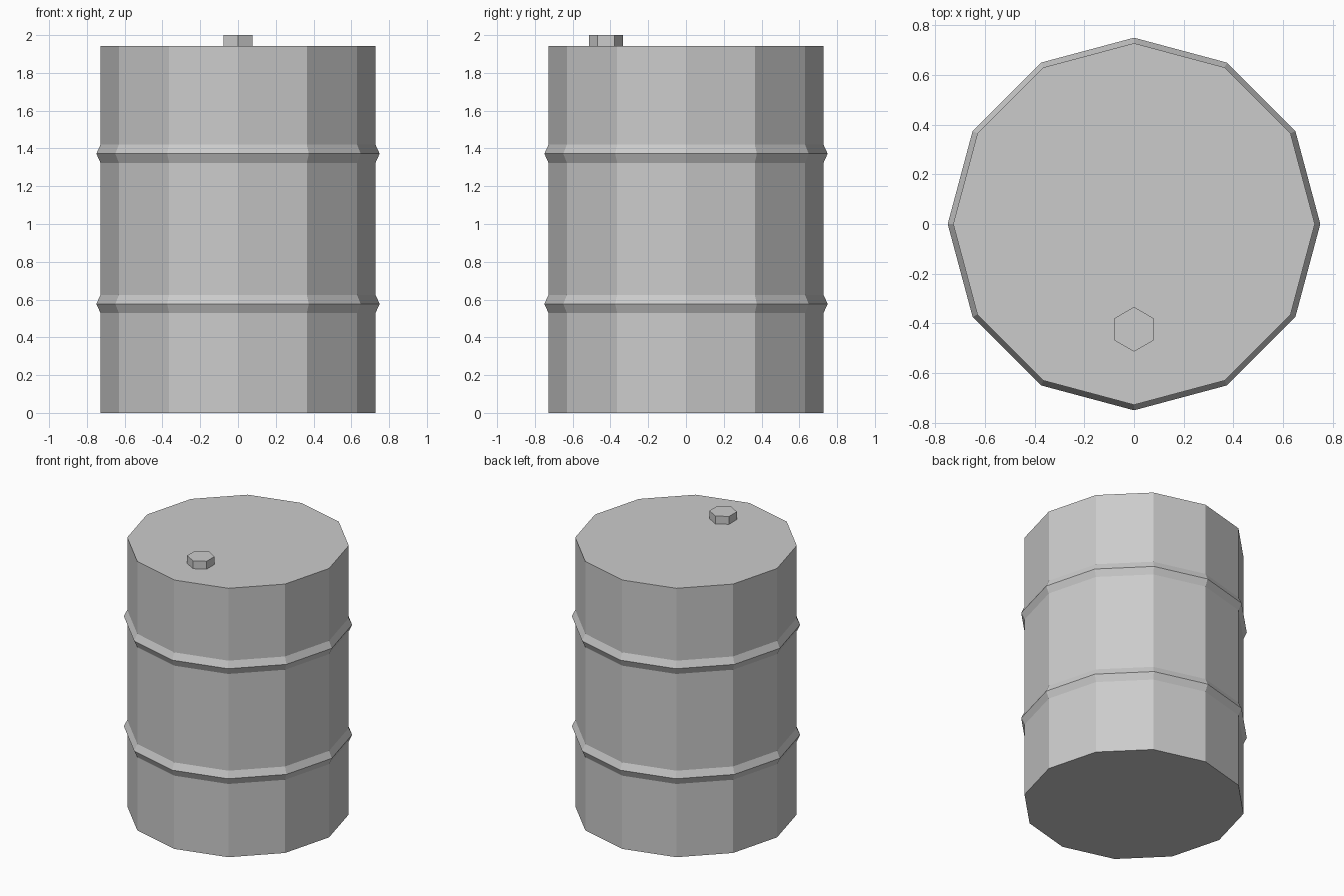
import bpy, bmesh
from math import cos, sin, tau

if "Cube" in bpy.data.objects:
    bpy.data.objects.remove(bpy.data.objects["Cube"])


def lathe(name, profile, sides, centre=(0, 0), turn=0.0):
    """Flat-faced closed solid from (radius, z) rings."""
    bm = bmesh.new()
    rings = []
    for r, z in profile:
        rings.append([bm.verts.new((r * cos(turn + tau * i / sides),
                                    r * sin(turn + tau * i / sides), z))
                      for i in range(sides)])
    for low, high in zip(rings, rings[1:]):
        for i in range(sides):
            j = (i + 1) % sides
            bm.faces.new((low[i], low[j], high[j], high[i]))
    bm.faces.new(rings[0][::-1])
    bm.faces.new(rings[-1])
    mesh = bpy.data.meshes.new(name)
    bm.to_mesh(mesh)
    bm.free()
    obj = bpy.data.objects.new(name, mesh)
    obj.location = (*centre, 0)
    bpy.context.collection.objects.link(obj)
    return obj


# Barrel body with two raised hoops
R, HOOP_R, TOP = 0.728, 0.75, 1.943
profile = [(R, 0)]
for z in (0.577, 1.372):
    profile += [(R, z - 0.048), (HOOP_R, z), (R, z + 0.048)]
profile.append((R, TOP))
lathe("barrel_body", profile, 12)

# Hexagonal filler cap near the front of the lid
lathe("filler_cap", [(0.09, TOP), (0.09, 2.0)], 6, (0, -0.424), tau / 12)
